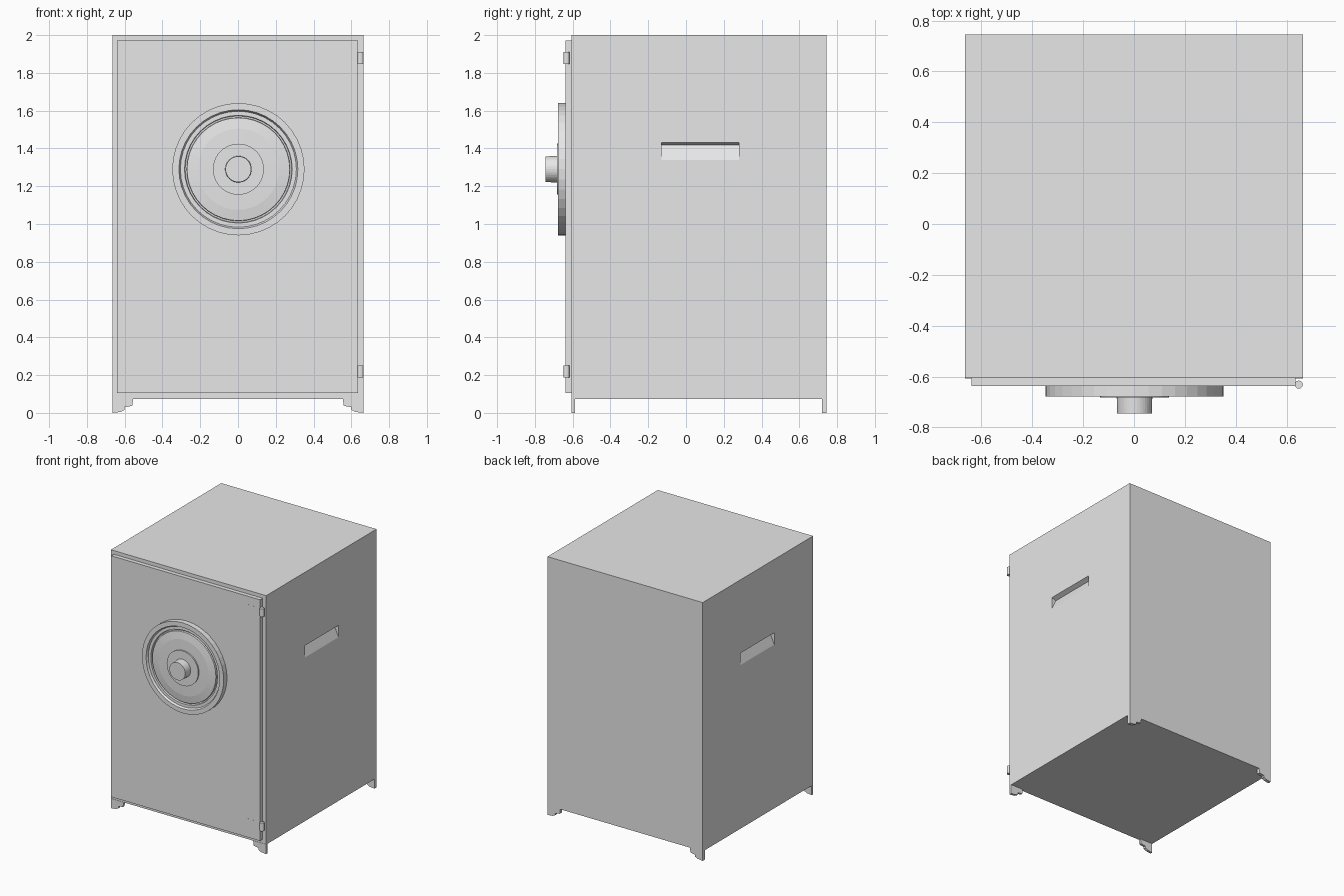
import bpy, bmesh, math
from mathutils import Vector

if "Cube" in bpy.data.objects:
    bpy.data.objects.remove(bpy.data.objects["Cube"])

grey = bpy.data.materials.new("light_grey")
grey.diffuse_color = (0.8, 0.8, 0.8, 1)
grey.use_nodes = True
grey.node_tree.nodes["Principled BSDF"].inputs["Base Color"].default_value = grey.diffuse_color


def finish(name, bm):
    bmesh.ops.recalc_face_normals(bm, faces=bm.faces)
    me = bpy.data.meshes.new(name)
    bm.to_mesh(me)
    bm.free()
    ob = bpy.data.objects.new(name, me)
    me.materials.append(grey)
    bpy.context.collection.objects.link(ob)
    return ob


def box(name, x0, x1, y0, y1, z0, z1):
    bm = bmesh.new()
    bmesh.ops.create_cube(bm, size=1)
    for v in bm.verts:
        v.co = ((x0 + x1) / 2 + v.co.x * (x1 - x0),
                (y0 + y1) / 2 + v.co.y * (y1 - y0),
                (z0 + z1) / 2 + v.co.z * (z1 - z0))
    return finish(name, bm)


def prism(name, profile, y0, y1):
    """Extrude an (x, z) outline along y."""
    bm = bmesh.new()
    f = bm.faces.new([bm.verts.new((x, y0, z)) for x, z in profile])
    r = bmesh.ops.extrude_face_region(bm, geom=[f])
    moved = [g for g in r["geom"] if isinstance(g, bmesh.types.BMVert)]
    bmesh.ops.translate(bm, verts=moved, vec=(0, y1 - y0, 0))
    return finish(name, bm)


def lathe(name, profile, cx, cz, n):
    """Spin a (radius, y) profile about a front-to-back axis, capped at both ends."""
    bm = bmesh.new()
    rings = [[bm.verts.new((cx + r * math.cos(2 * math.pi * i / n), y,
                            cz + r * math.sin(2 * math.pi * i / n)))
              for i in range(n)] for r, y in profile]
    for a, b in zip(rings, rings[1:]):
        for i in range(n):
            j = (i + 1) % n
            bm.faces.new((a[i], a[j], b[j], b[i]))
    bm.faces.new(rings[0])
    bm.faces.new(rings[-1])
    return finish(name, bm)


# Cabinet body with a wedge-shaped grip recess in each side
body = box("cabinet_body", -0.665, 0.665, -0.605, 0.745, 0.073, 2.0)
for s in (-1, 1):
    cutter = prism("grip_cutter", [(s * 0.70, 1.325), (s * 0.665, 1.34), (s * 0.63, 1.417),
                                   (s * 0.665, 1.432), (s * 0.70, 1.432)], -0.13, 0.28)
    cutter.hide_render = True
    cutter.hide_set(True)
    m = body.modifiers.new("grip_recess", "BOOLEAN")
    m.object = cutter
    m.operation = "DIFFERENCE"
    m.solver = "EXACT"

# Door panel
box("door", -0.64, 0.635, -0.637, -0.604, 0.105, 1.972)

# Stepped foot plates at the four corners
foot = [(0.665, 0.075), (0.665, 0), (0.62, 0.005), (0.61, 0.012), (0.60, 0.015),
        (0.60, 0.03), (0.56, 0.037), (0.555, 0.075)]
for side, s in (("left", -1), ("right", 1)):
    for end, y0, y1 in (("front", -0.607, -0.588), ("back", 0.72, 0.745)):
        prism(f"{end}_{side}_foot", [(s * x, z) for x, z in foot], y0, y1)

# Round dial: raised rim, groove, sloped dish, centre plate and knob
lathe("dial", [(0.35, -0.63), (0.35, -0.678), (0.315, -0.678), (0.307, -0.662),
               (0.285, -0.662), (0.282, -0.648), (0.274, -0.648), (0.272, -0.662),
               (0.215, -0.67), (0.135, -0.672), (0.135, -0.682), (0.07, -0.682),
               (0.068, -0.745)], 0.002, 1.29, 40)

# Hinges on the right edge: barrel and thin leaf
for pos, z in (("lower", 0.22), ("upper", 1.878)):
    bm = bmesh.new()
    bmesh.ops.create_cone(bm, cap_ends=True, segments=12, radius1=0.016,
                          radius2=0.016, depth=0.063)
    bmesh.ops.translate(bm, verts=bm.verts, vec=Vector((0.648, -0.632, z)))
    finish(f"{pos}_hinge_barrel", bm)
    box(f"{pos}_hinge_leaf", 0.525, 0.645, -0.6375, -0.63, z - 0.03, z + 0.03)
